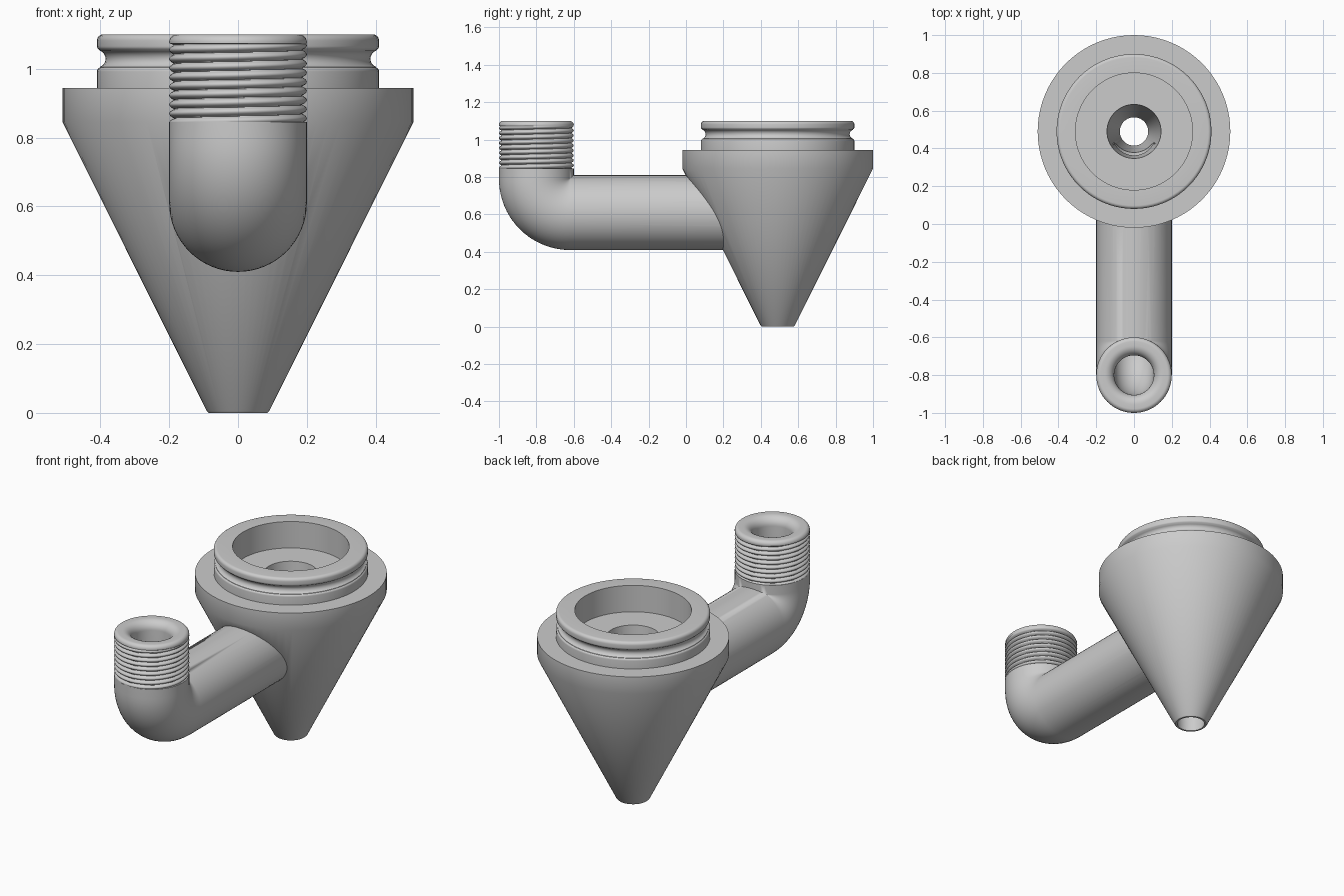
import bpy, bmesh
from math import sin, cos, pi, radians

if "Cube" in bpy.data.objects:
    bpy.data.objects.remove(bpy.data.objects["Cube"])

CY = 0.49                     # funnel axis (y)
NY = -0.80                    # threaded nozzle axis (y)
PZ = 0.61                     # pipe axis height
BEND = 0.18                   # elbow centre-line radius


def skin(name, rings, loop=False):
    """Bridge equal-length rings; loop joins last to first, otherwise cap the ends."""
    bm = bmesh.new()
    vs = [[bm.verts.new(p) for p in ring] for ring in rings]
    n = len(vs[0])
    pairs = list(zip(vs, vs[1:])) + ([(vs[-1], vs[0])] if loop else [])
    for a, b in pairs:
        for i in range(n):
            j = (i + 1) % n
            bm.faces.new((a[i], a[j], b[j], b[i]))
    if not loop:
        bm.faces.new(vs[0])
        bm.faces.new(vs[-1])
    bmesh.ops.remove_doubles(bm, verts=bm.verts, dist=1e-5)
    bmesh.ops.recalc_face_normals(bm, faces=bm.faces)
    me = bpy.data.meshes.new(name)
    bm.to_mesh(me)
    bm.free()
    ob = bpy.data.objects.new(name, me)
    bpy.context.collection.objects.link(ob)
    return ob


def ring(r, z, cy, n):
    """Horizontal ring; r may be a number or a function of the turn fraction."""
    f = r if callable(r) else (lambda t: r)
    return [(f(i / n) * cos(2 * pi * i / n), cy + f(i / n) * sin(2 * pi * i / n), z)
            for i in range(n)]


def arc(cr, cz, rad, a0, a1, n):
    return [(cr + rad * cos(radians(a0 + (a1 - a0) * i / n)),
             cz + rad * sin(radians(a0 + (a1 - a0) * i / n))) for i in range(n + 1)]


def elbow_tube(name, r, y_end, z_end, n=64, steps=20):
    """Horizontal tube turning up; points past the pivot are mitred together."""
    py, pz = NY + BEND, PZ + BEND

    def section(place):
        return [(r * sin(2 * pi * i / n),) + place(r * cos(2 * pi * i / n)) for i in range(n)]

    def bent(a):
        def place(h):
            if h >= BEND:
                return (NY + h, PZ + h)
            d = BEND - h
            return (py - d * sin(a), pz - d * cos(a))
        return place

    rings = [section(lambda h: (y_end, PZ + h))]
    rings += [section(bent(pi / 2 * k / steps)) for k in range(steps + 1)]
    rings.append(section(lambda h: (NY + h, z_end)))
    return skin(name, rings)


def boolean(ob, other, op):
    m = ob.modifiers.new(op, 'BOOLEAN')
    m.operation, m.object, m.solver = op, other, 'EXACT'
    bpy.context.view_layer.objects.active = ob
    bpy.ops.object.modifier_apply(modifier=m.name)
    bpy.data.objects.remove(other)


# Funnel: cone, flange, grooved neck, recess and tapered bore
profile = [(0.075, 0), (0.085, 0), (0.091, 0.006), (0.51, 0.845), (0.51, 0.945), (0.41, 0.945)]
profile += arc(0.398, 0.992, 0.012, 0, 70, 4)
profile += arc(0.410, 1.029, 0.025, 250, 110, 10)
profile += arc(0.398, 1.066, 0.012, -60, 0, 4)
profile += arc(0.392, 1.082, 0.018, 0, 90, 6)
profile += [(0.31, 1.10), (0.31, 0.945), (0.143, 0.945)]
body = skin("funnel_and_pipe", [ring(r, z, CY, 80) for r, z in profile], loop=True)

# Side pipe joined to the funnel, then bored through
boolean(body, elbow_tube("side_pipe", 0.20, 0.30, 0.845), 'UNION')
boolean(body, elbow_tube("pipe_bore", 0.105, CY, 0.90, n=48), 'DIFFERENCE')

# Threaded nozzle with a rounded lip
Z0, Z1, PITCH, PER = 0.843, 1.072, 0.0265, 10
count = int((Z1 - Z0) / PITCH * PER)
rings = [ring(0.105, Z0, NY, 64), ring(0.20, Z0, NY, 64)]
for k in range(1, count + 1):
    z = Z0 + (Z1 - Z0) * k / count
    ph = (z - Z0) / PITCH
    rings.append(ring(lambda t: 0.184 + 0.016 * abs(sin(pi * (ph - t))) ** 0.7, z, NY, 64))
lip = arc(0.178, 1.078, 0.022, -10, 90, 8) + arc(0.155, 1.05, 0.05, 90, 180, 10)
rings += [ring(r, z, NY, 64) for r, z in lip]
nozzle = skin("threaded_nozzle", rings, loop=True)

# Smooth shading with sharp edges kept
for ob in (body, nozzle):
    bpy.ops.object.select_all(action='DESELECT')
    ob.select_set(True)
    bpy.context.view_layer.objects.active = ob
    bpy.ops.object.shade_smooth_by_angle(angle=radians(35))
